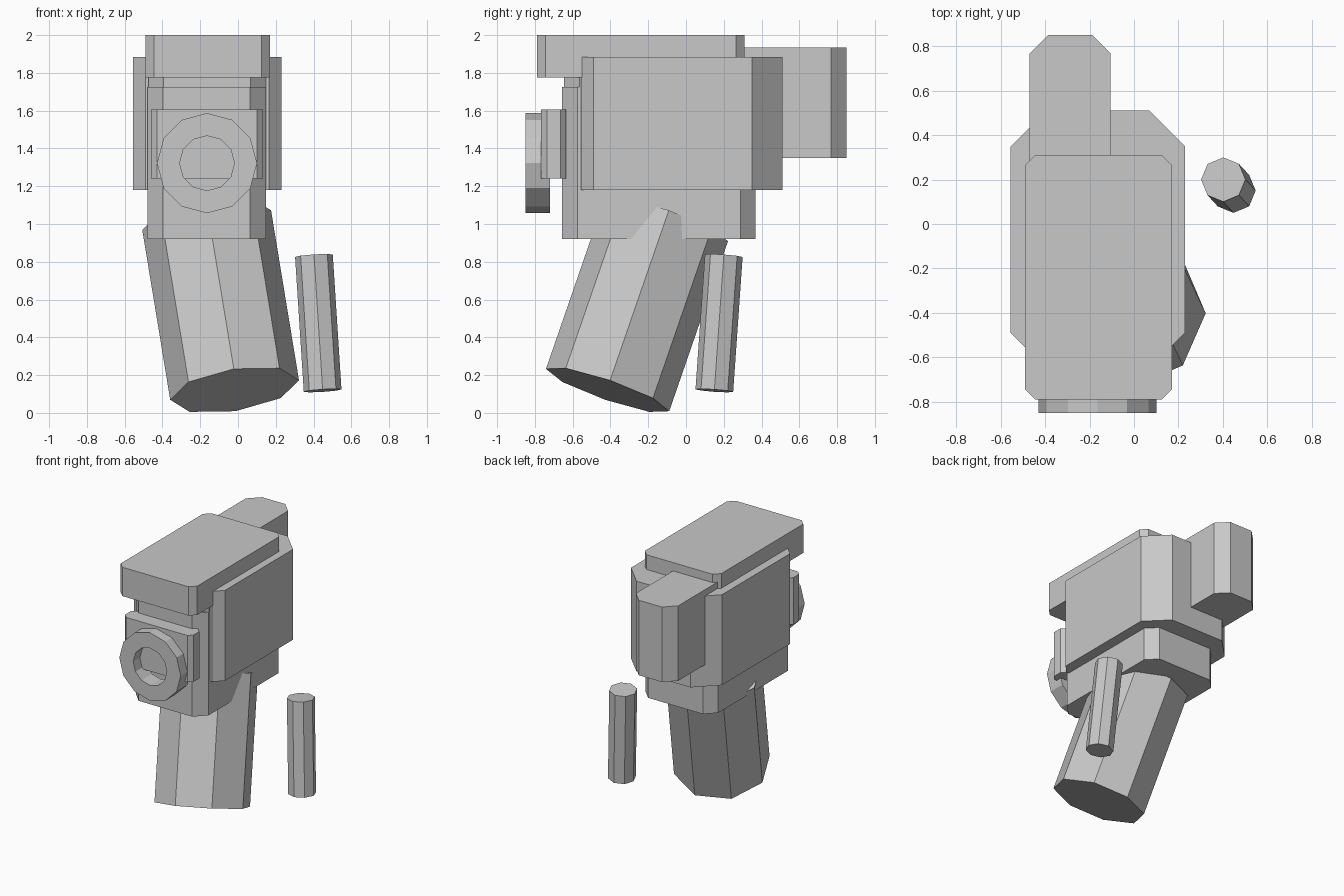
import bpy
import bmesh
from math import cos, sin, pi
from mathutils import Vector

if "Cube" in bpy.data.objects:
    bpy.data.objects.remove(bpy.data.objects["Cube"])

gray = bpy.data.materials.new("plain_gray")
gray.diffuse_color = (0.58, 0.58, 0.58, 1)
gray.use_nodes = True
gray.node_tree.nodes["Principled BSDF"].inputs["Base Color"].default_value = gray.diffuse_color


def finish(name, bm):
    bmesh.ops.recalc_face_normals(bm, faces=bm.faces)
    mesh = bpy.data.meshes.new(name)
    bm.to_mesh(mesh)
    bm.free()
    mesh.materials.append(gray)
    obj = bpy.data.objects.new(name, mesh)
    bpy.context.collection.objects.link(obj)
    return obj


def loft(name, low, high):
    """Closed solid between two matching outlines."""
    bm = bmesh.new()
    a = [bm.verts.new(p) for p in low]
    b = [bm.verts.new(p) for p in high]
    bm.faces.new(a)
    bm.faces.new(b)
    for i in range(len(a)):
        j = (i + 1) % len(a)
        bm.faces.new((a[i], a[j], b[j], b[i]))
    return finish(name, bm)


def block(name, x, y, z, front, back):
    """Upright block with cut vertical corners, front and back cut sizes."""
    (x0, x1), (y0, y1) = x, y
    plan = [(x0 + front, y0), (x1 - front, y0), (x1, y0 + front), (x1, y1 - back),
            (x1 - back, y1), (x0 + back, y1), (x0, y1 - back), (x0, y0 + front)]
    return loft(name, [(*p, z[0]) for p in plan], [(*p, z[1]) for p in plan])


def rod(name, base, top, radius, side):
    """Octagonal prism along a slanted axis; side points at one corner."""
    base, top = Vector(base), Vector(top)
    axis = (top - base).normalized()
    u = Vector(side)
    u = (u - axis * u.dot(axis)).normalized()
    v = axis.cross(u)
    ring = [radius * (cos(k * pi / 4) * u + sin(k * pi / 4) * v) for k in range(8)]
    return loft(name, [base + p for p in ring], [top + p for p in ring])


def collar(name, x, z, y0, y1, outer, inner, n):
    """Open ring facing the front."""
    bm = bmesh.new()
    loops = []
    for r, y in ((outer, y0), (outer, y1), (inner, y1), (inner, y0)):
        loops.append([bm.verts.new((x + r * sin(2 * pi * k / n), y, z + r * cos(2 * pi * k / n)))
                      for k in range(n)])
    for s in range(4):
        a, b = loops[s], loops[(s + 1) % 4]
        for k in range(n):
            j = (k + 1) % n
            bm.faces.new((a[k], a[j], b[j], b[k]))
    return finish(name, bm)


# Stacked body
block("top_slab", (-0.49, 0.17), (-0.79, 0.31), (1.775, 2.0), 0.045, 0.045)
block("main_body", (-0.555, 0.23), (-0.555, 0.51), (1.18, 1.885), 0.065, 0.16)
block("lower_core", (-0.48, 0.147), (-0.657, 0.367), (0.92, 1.725), 0.083, 0.078)
block("upper_core", (-0.475, 0.147), (-0.645, 0.3), (1.7, 1.79), 0.08, 0.08)
block("rear_block", (-0.47, -0.105), (0.1, 0.85), (1.35, 1.935), 0.083, 0.083)

# Front plate and ring
block("front_plate", (-0.46, 0.132), (-0.768, -0.635), (1.24, 1.605), 0.032, 0.03)
collar("front_ring", -0.164, 1.322, -0.85, -0.72, 0.265, 0.145, 12)

# Slanted grip and the separate small rod
rod("grip", (-0.018, -0.415, 0.121), (-0.166, -0.104, 1.021), 0.345, (0.3385, 0.013, 0.051))
rod("side_rod", (0.448, 0.15, 0.118), (0.402, 0.2, 0.832), 0.1, (1, 0, 0))
